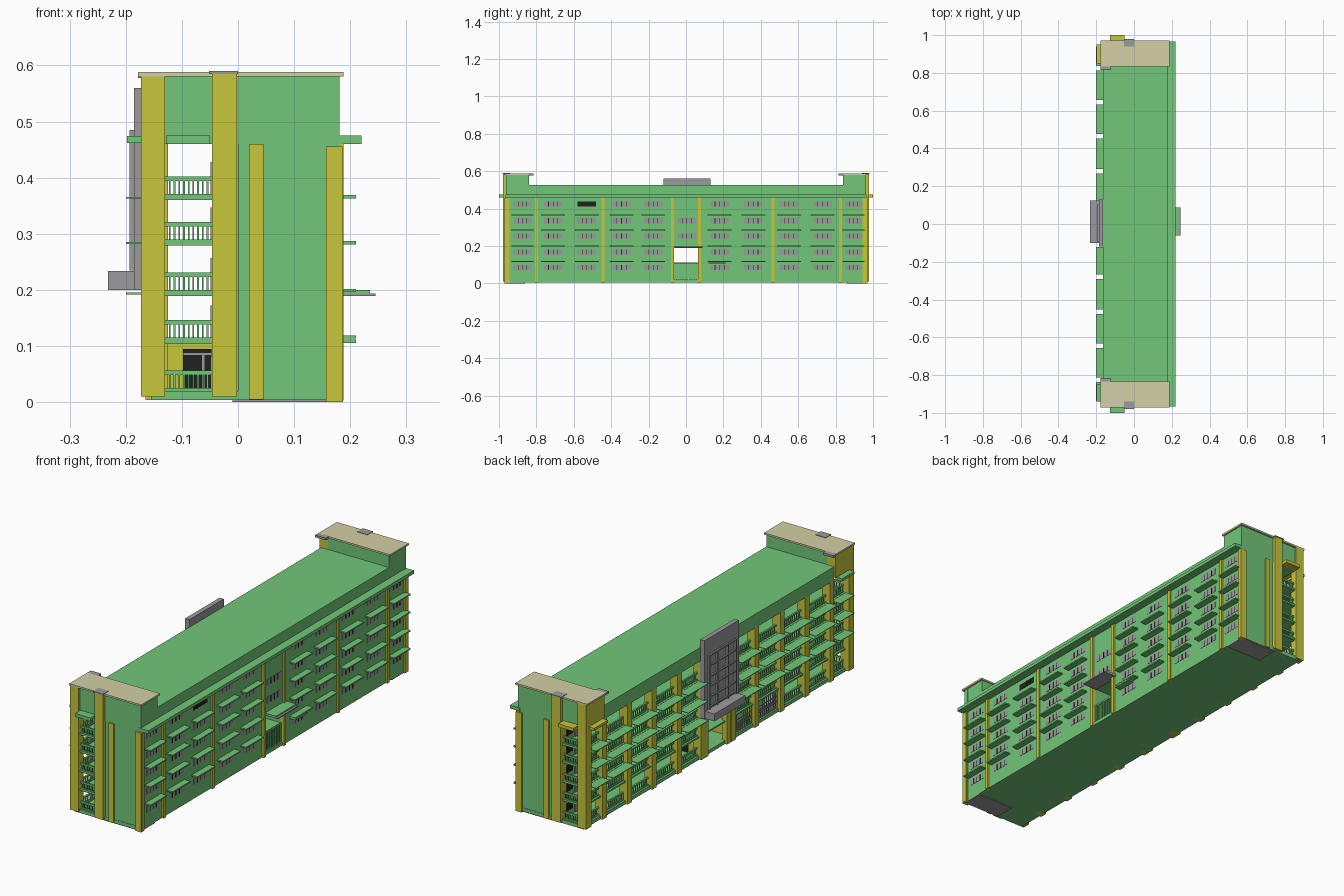
import bpy, bmesh
from mathutils import Matrix, Vector


def material(name, rgb):
    m = bpy.data.materials.new(name)
    m.diffuse_color = (*rgb, 1)
    return m


GREEN = material("green_paint", (0.17, 0.57, 0.19))
YELLOW = material("yellow_paint", (0.58, 0.57, 0.045))
BEIGE = material("beige_roof", (0.65, 0.63, 0.38))
GREY = material("grey", (0.33, 0.33, 0.34))
DARK = material("dark_glass", (0.015, 0.015, 0.015))


def part(name, boxes, mat):
    """One object made of boxes given as (x0, x1, y0, y1, z0, z1)."""
    bm = bmesh.new()
    for x0, x1, y0, y1, z0, z1 in boxes:
        c = Vector(((x0 + x1) / 2, (y0 + y1) / 2, (z0 + z1) / 2))
        s = Matrix.Diagonal((x1 - x0, y1 - y0, z1 - z0, 1))
        bmesh.ops.create_cube(bm, size=1, matrix=Matrix.Translation(c) @ s)
    me = bpy.data.meshes.new(name)
    bm.to_mesh(me)
    bm.free()
    ob = bpy.data.objects.new(name, me)
    bpy.context.collection.objects.link(ob)
    me.materials.append(mat)
    return ob


def both(boxes):
    """Repeat boxes at the opposite end of the building."""
    return boxes + [(a, b, -d, -c, e, f) for a, b, c, d, e, f in boxes]


FLOORS = [0.020, 0.110, 0.195, 0.285, 0.366]
COLS = [-0.95, -0.825, -0.645, -0.465, -0.28, -0.11,
        0.11, 0.28, 0.465, 0.645, 0.825, 0.95]
BAYS = list(zip(COLS[:-1], COLS[1:]))

# base and room block with a central passage
part("base_slab", [(-0.155, 0.18, -0.965, 0.965, 0.004, 0.02)], GREEN)
part("ground_plates", both([(-0.01, 0.18, 0.86, 0.96, 0, 0.004)]), GREY)
part("room_block", both([(-0.045, 0.18, 0.066, 0.96, 0.02, 0.475)]) + [
    (-0.045, 0.18, -0.066, 0.066, 0.195, 0.475),
    (0.10, 0.17, -0.066, 0.066, 0.02, 0.105)], GREEN)

# roof, its parapet band and the projecting eave
part("main_roof", [(-0.165, 0.18, -0.84, 0.84, 0.462, 0.525)], GREEN)
part("eave_ledge", [(0.17, 0.22, -0.965, 0.965, 0.46, 0.475)], GREEN)

# corridor floors
part("corridor_floors", [(-0.155, -0.045, -0.96, 0.96, z - 0.006, z + 0.001)
                         for z in FLOORS[1:]], GREEN)

# end towers
part("tower_walls", both([(-0.13, 0.18, 0.84, 0.962, 0.46, 0.58),
                          (0.0, 0.181, 0.94, 0.963, 0.005, 0.58)]), GREEN)
part("tower_roofs", both([(-0.178, 0.188, 0.835, 0.972, 0.58, 0.588)]), BEIGE)
part("tower_corner_posts", both([
    (-0.173, -0.13, 0.935, 0.972, 0.01, 0.58),
    (-0.046, -0.002, 0.935, 0.978, 0.01, 0.585),
    (-0.173, -0.13, 0.84, 0.96, 0.475, 0.58),
    (0.02, 0.045, 0.955, 0.97, 0.005, 0.46),
    (0.157, 0.187, 0.945, 0.97, 0.0, 0.456)]), YELLOW)
part("tower_cap_trim", both([(-0.178, -0.125, 0.815, 0.84, 0.578, 0.588),
                             (-0.052, -0.0, 0.94, 0.98, 0.585, 0.59)]), GREY)
part("front_top_awning", [(-0.128, -0.05, -1.0, -0.955, 0.46, 0.475)], GREEN)
part("rear_top_awning", [(-0.128, -0.05, 0.955, 1.0, 0.46, 0.475)], YELLOW)
part("side_top_awning_front", [(-0.198, -0.165, -0.94, -0.85, 0.462, 0.474)], GREEN)
part("side_top_awning_rear", [(-0.198, -0.165, 0.85, 0.95, 0.462, 0.474)], YELLOW)

# veranda columns on the left side
part("veranda_columns", [(-0.165, -0.125, y - 0.016, y + 0.016, 0.004, 0.475)
                         for y in COLS[1:-1]], YELLOW)

# thin sunshades between the veranda columns
part("veranda_sunshades", [(-0.2, -0.13, a + 0.012, b - 0.012, z - 0.003, z)
                           for a, b in BAYS if a != -0.11
                           for z in FLOORS[2:]], GREEN)

# veranda and end-balcony railings
rails = []
for i, z in enumerate(FLOORS):
    for a, b in BAYS:
        if a == -0.11 and i < 2:
            continue
        rails += [(-0.146, -0.138, a, b, z + 0.03, z + 0.037),
                  (-0.146, -0.138, a, b, z, z + 0.006)]
        n = int((b - a) / 0.014)
        for k in range(1, n):
            y = a + (b - a) * k / n
            rails.append((-0.144, -0.14, y - 0.002, y + 0.002, z + 0.005, z + 0.031))
    end = [(-0.13, -0.046, 0.95, 0.958, z + 0.028, z + 0.036),
           (-0.13, -0.046, 0.945, 0.962, z - 0.003, z + 0.005)]
    for k in range(1, 10):
        x = -0.13 + 0.0084 * k
        end.append((x - 0.0015, x + 0.0015, 0.952, 0.956, z + 0.004, z + 0.03))
    rails += both(end)
part("balcony_railings", rails, GREEN)

# doors and windows along the corridor wall
doors, glass = [], []
for z in FLOORS:
    for a, b in BAYS:
        if a == -0.11:
            continue
        w = b - a
        doors.append((-0.049, -0.044, a + 0.2 * w, a + 0.4 * w, z, z + 0.062))
        glass.append((-0.048, -0.044, a + 0.5 * w, a + 0.85 * w, z + 0.025, z + 0.06))
part("corridor_doors", doors, GREY)
part("corridor_windows", glass, DARK)

# lobby end walls with dark doors across the ground corridor
part("lobby_walls", both([(-0.13, -0.045, 0.11, 0.12, 0.02, 0.105)]), YELLOW)
part("lobby_doors", both([(-0.098, -0.047, 0.119, 0.123, 0.02, 0.095)]), DARK)
part("lobby_door_frames", both([(-0.098, -0.047, 0.119, 0.125, 0.084, 0.088),
                                (-0.064, -0.06, 0.119, 0.125, 0.02, 0.086)]), GREY)

# ground-floor lattice screens beside the entrance
lattice = []
for a, b in ((-0.465, -0.28), (-0.28, -0.11)):
    a, b = a + 0.016, b - 0.016
    lattice += [(-0.15, -0.146, a, b, z, z + 0.003) for z in (0.022, 0.048, 0.075, 0.1)]
    lattice += [(-0.15, -0.146, a + (b - a) * k / 10 - 0.0015,
                 a + (b - a) * k / 10 + 0.0015, 0.022, 0.103) for k in range(11)]
part("lattice_screens", lattice, GREY)

# right-side pilasters
part("right_pilasters", [(0.17, 0.188, y - 0.008, y + 0.008, 0.003, 0.46)
                         for y in (-0.955, -0.80, -0.445, -0.073, 0.073,
                                   0.465, 0.825, 0.96)], YELLOW)

# right-side windows with mullions, and a slab over each lower row
WIN_Y = [-0.875, -0.71, -0.53, -0.345, -0.175, 0.005, 0.18, 0.36, 0.55, 0.73, 0.895]
WIN_Z = [0.085, 0.168, 0.253, 0.335, 0.425]
panes, dark, bars, shades = [], [], [], []
for j, y in enumerate(WIN_Y):
    h = 0.045 if j in (0, 10) else 0.05
    for i, z in enumerate(WIN_Z):
        if j == 5 and (i < 2 or i == 4):
            continue
        box = (0.17, 0.1812, y - h, y + h, z - 0.014, z + 0.014)
        (dark if (j, i) == (2, 4) else panes).append(box)
        bars += [(0.178, 0.1825, y + h * t - 0.0015, y + h * t + 0.0015,
                  z - 0.014, z + 0.014) for t in (-0.5, 0, 0.5)]
        if i < 4 and j != 5:
            shades.append((0.175, 0.21, y - h - 0.014, y + h + 0.014,
                           z + 0.028, z + 0.034))
part("right_windows", panes, GREY)
part("right_dark_window", dark, DARK)
part("window_mullions", bars, DARK)
part("right_window_sunshades", shades, GREEN)

# right-side entrance canopies
part("right_entrance_canopy", [(0.17, 0.235, -0.06, 0.088, 0.193, 0.2)], GREEN)
part("right_lower_canopy", [(0.17, 0.245, -0.06, 0.088, 0.189, 0.194)], GREY)
part("side_door_canopy", [(0.175, 0.21, 0.12, 0.21, 0.105, 0.112)], GREEN)

# passage guard rail
part("passage_railing", [(0.172, 0.176, -0.066, 0.066, 0.100, 0.108)] +
     [(0.172, 0.176, -0.06 + 0.012 * k, -0.057 + 0.012 * k, 0.02, 0.1)
      for k in range(11)], GREEN)

# grey centre panel with a raised grid, and the entrance canopy
part("centre_panel", [(-0.185, -0.163, -0.12, 0.13, 0.2, 0.56)], GREY)
grid = [(-0.193, -0.184, y - 0.004, y + 0.004, 0.235, 0.485)
        for y in (-0.09, -0.032, 0.042, 0.10)]
grid += [(-0.192, -0.184, -0.09, 0.10, z - 0.003, z + 0.003)
         for z in (0.245, 0.29, 0.34, 0.385, 0.435, 0.482)]
part("centre_panel_grid", grid, GREY)
part("main_entrance_canopy", [(-0.232, -0.16, -0.10, 0.125, 0.2, 0.234)], GREY)
part("entrance_posts", [(-0.165, -0.14, y - 0.012, y + 0.012, 0.004, 0.2)
                        for y in (-0.075, 0.085)], YELLOW)
